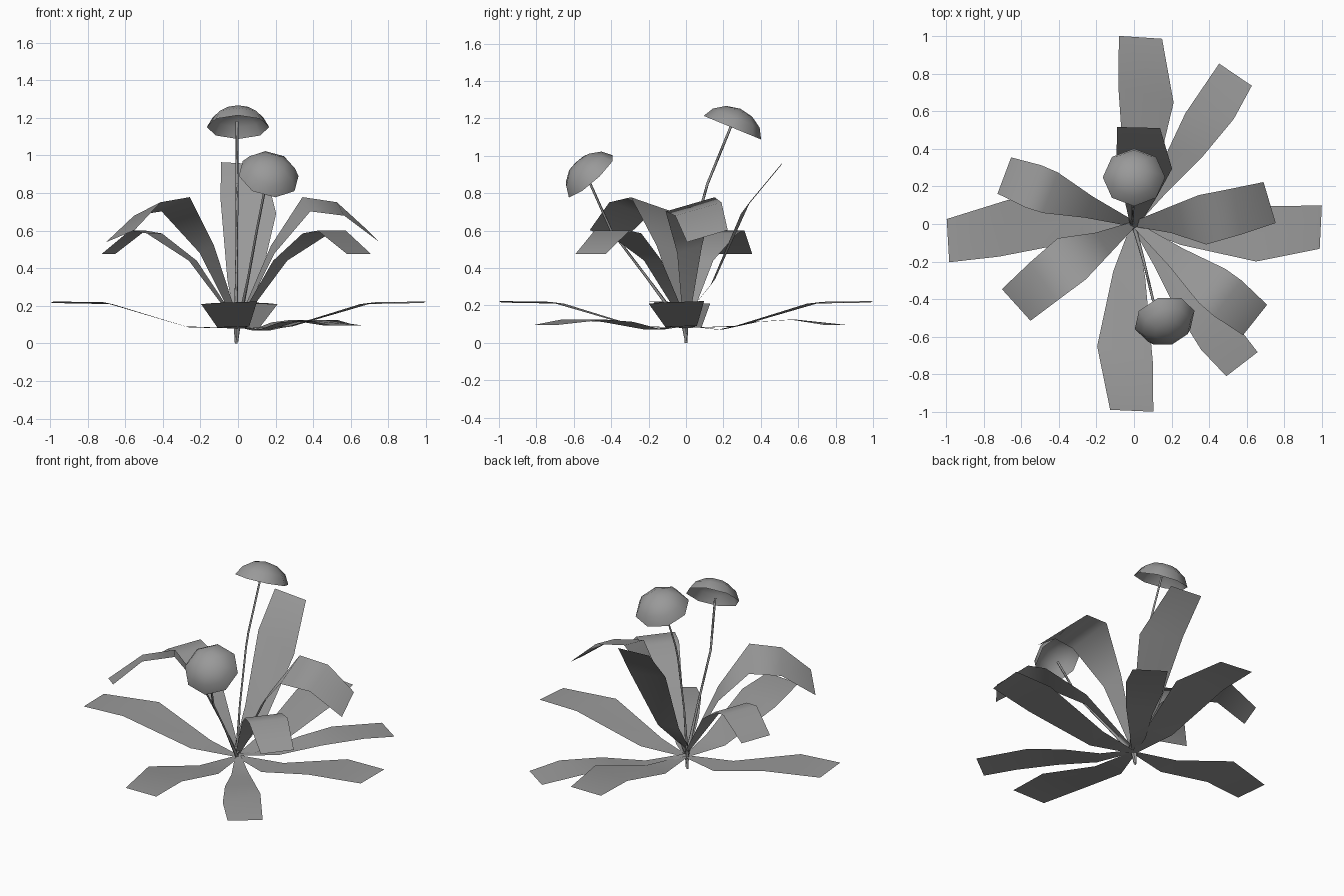
import bpy, math
from mathutils import Vector, Matrix

if "Cube" in bpy.data.objects:
    bpy.data.objects.remove(bpy.data.objects["Cube"])

grey = bpy.data.materials.new("dark_grey")
grey.diffuse_color = (.32, .32, .32, 1)
grey.use_nodes = True
grey.node_tree.nodes["Principled BSDF"].inputs["Base Color"].default_value = grey.diffuse_color

def make(name, verts, faces):
    me = bpy.data.meshes.new(name)
    me.from_pydata(verts, [], faces)
    me.polygons.foreach_set("use_smooth", [True] * len(me.polygons))
    me.materials.append(grey)
    ob = bpy.data.objects.new(name, me)
    bpy.context.collection.objects.link(ob)
    return ob

# Leaf ribbon rows: distance out, height, half width, sideways shift, end skew
FLAT = [(0, .08, .015, 0, 0), (.27, .088, .085, -.025, .02),
        (.69, .214, .148, -.048, .04), (.993, .219, .115, -.012, .005)]
LOW = [(0, .09, .015, 0, 0), (.22, .07, .05, 0, -.02), (.46, .112, .085, -.015, -.04),
       (.70, .124, .115, -.01, -.06), (.96, .096, .105, 0, 0)]
HIGH_ARC = [(0, .1, .015, 0, 0), (.19, .5, .07, -.01, 0), (.37, .74, .138, -.035, 0),
            (.56, .715, .13, -.02, 0), (.745, .57, .117, 0, -.015)]
LOW_ARC = [(0, .1, .015, 0, 0), (.27, .44, .06, 0, 0), (.50, .585, .115, 0, 0),
           (.60, .6, .12, 0, 0), (.775, .475, .103, 0, 0)]

def leaf(name, rows, angle, scale=1.0, roll=0.0, lift=0.0, offset=(0, 0)):
    a, l, t = math.radians(angle), math.radians(lift), math.radians(roll)
    verts = []
    for r, z, w, c, k in rows:
        for side in (-1, 1):
            d = r * scale + side * k
            h = z + side * w * math.sin(t)
            s = c + side * w * math.cos(t)
            d, h = (d * math.cos(l) - h * math.sin(l) + offset[0],
                    d * math.sin(l) + h * math.cos(l) + offset[1])
            verts.append((d * math.cos(a) - s * math.sin(a),
                          d * math.sin(a) + s * math.cos(a), h))
    faces = [(2*i, 2*i + 2, 2*i + 3, 2*i + 1) for i in range(len(rows) - 1)]
    return make(name, verts, faces)

# Four spreading leaves
for i, ang in enumerate((-.3, 88.7, 185.8, 270)):
    leaf(f"spreading_leaf_{i+1}", FLAT, ang, roll=2)
# Two leaves near the ground
leaf("ground_leaf_1", LOW, 55.8)
leaf("ground_leaf_2", LOW, -52.4, .98)
# Upright back leaf
leaf("upright_leaf", FLAT, 88.7, roll=2, lift=49.5, offset=(.035, .06))
# Arching leaves
leaf("high_arching_leaf_1", HIGH_ARC, 9, .98, roll=16)
leaf("high_arching_leaf_2", HIGH_ARC, 214.5, 1.02, roll=16)
leaf("low_arching_leaf_1", LOW_ARC, 159.5, .95)
leaf("low_arching_leaf_2", LOW_ARC, -38.4, 1.06)

# Stems: four-sided tubes along a path
def stem(name, path, r=.007, n=4):
    pts = [Vector(p) for p in path]
    verts, faces = [], []
    for i, p in enumerate(pts):
        d = (pts[min(i + 1, len(pts) - 1)] - pts[max(i - 1, 0)]).normalized()
        q = d.to_track_quat('Z', 'Y')
        rr = r * (1.7 if i == 1 else 1)
        for j in range(n):
            t = 2 * math.pi * j / n
            v = p + q @ Vector((rr * math.cos(t), rr * math.sin(t), 0))
            v.z = max(v.z, 0)
            verts.append(v)
    for i in range(len(pts) - 1):
        for j in range(n):
            k = (j + 1) % n
            faces.append((i*n + j, i*n + k, i*n + n + k, i*n + n + j))
    return make(name, verts, faces)

stem("tall_stem", [(-.01, 0, 0), (-.01, 0, .08), (-.008, .03, .4), (-.005, .09, .76),
                   (-.005, .115, .85), (-.005, .25, 1.18)])
stem("short_stem", [(-.005, 0, .01), (0, -.01, .08), (.055, -.21, .35), (.1, -.4, .6),
                    (.155, -.525, .88)])

# Open domed flower heads
def flower(name, centre, normal, n=8):
    m = Matrix.Translation(centre) @ Vector(normal).to_track_quat('Z', 'Y').to_matrix().to_4x4()
    rings = [(.166, 0), (.135, .055), (.075, .095)]
    verts = [m @ Vector((r * math.cos(2*math.pi*j/n), r * math.sin(2*math.pi*j/n), h))
             for r, h in rings for j in range(n)]
    verts.append(m @ Vector((0, 0, .11)))
    faces = []
    for j in range(n):
        k = (j + 1) % n
        for i in range(2):
            faces.append((i*n + j, i*n + k, i*n + n + k, i*n + n + j))
        faces.append((2*n + j, 2*n + k, 3*n))
    return make(name, verts, faces)

flower("tall_flower_head", (0, .248, 1.15), (0, .38, .925))
flower("short_flower_head", (.163, -.51, .89), (.2, -.65, .73))
